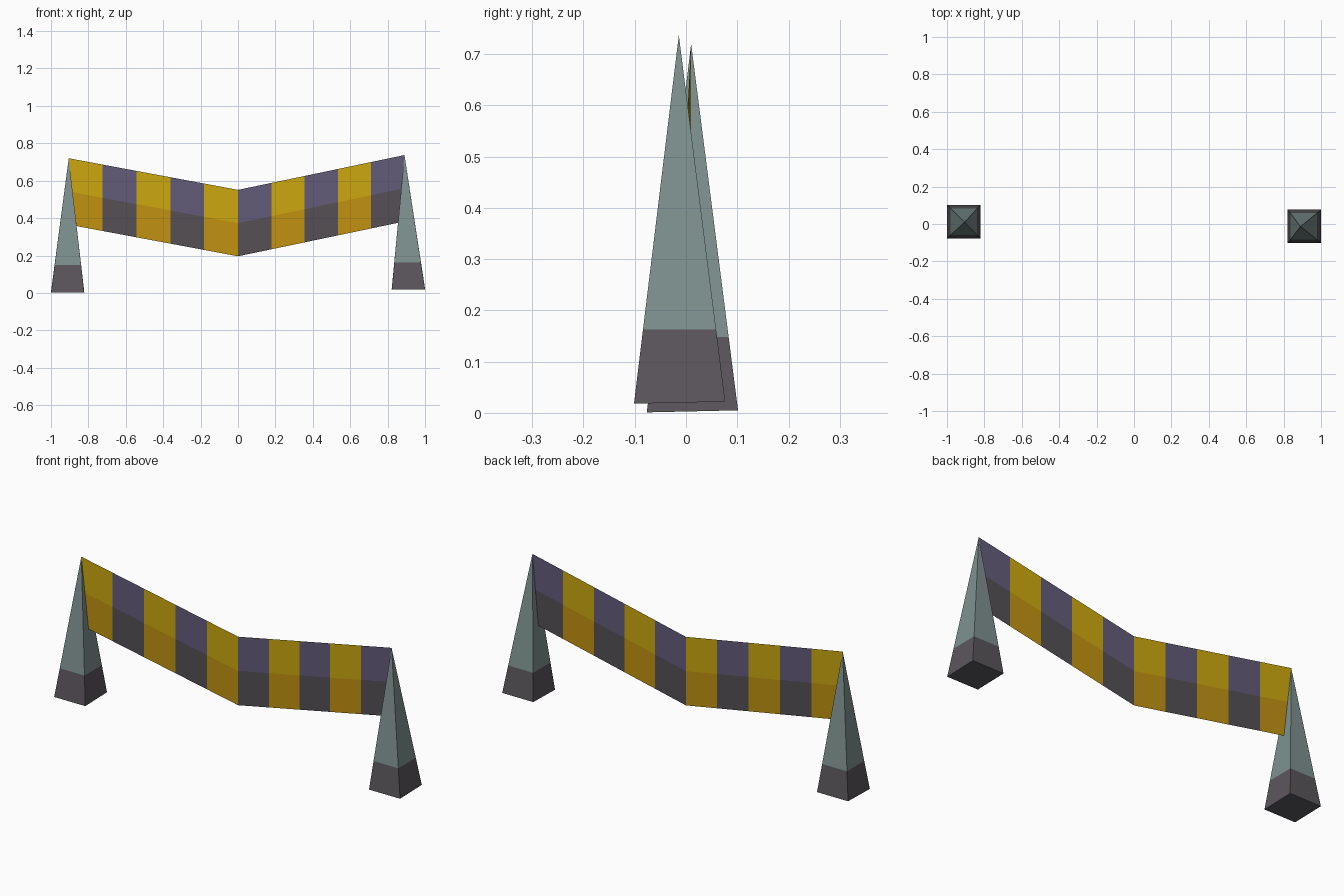
import bpy, bmesh
from mathutils import Vector

if "Cube" in bpy.data.objects:
    bpy.data.objects.remove(bpy.data.objects["Cube"])


def material(name, rgb):
    """Flat colour from 0-255 sRGB values."""
    lin = [((c / 255 + 0.055) / 1.055) ** 2.4 for c in rgb]
    m = bpy.data.materials.new(name)
    m.diffuse_color = (*lin, 1)
    m.use_nodes = True
    m.node_tree.nodes["Principled BSDF"].inputs["Base Color"].default_value = m.diffuse_color
    return m


YELLOW = material("yellow", (204, 168, 14))
PURPLE = material("muted purple", (99, 91, 121))
ORANGE = material("orange", (193, 146, 17))
GREY = material("dark grey", (84, 80, 84))
TEAL = material("grey teal", (126, 145, 143))
BASE = material("base grey", (91, 86, 92))


def finish(name, bm, mats):
    me = bpy.data.meshes.new(name)
    bm.to_mesh(me)
    bm.free()
    for m in mats:
        me.materials.append(m)
    ob = bpy.data.objects.new(name, me)
    bpy.context.collection.objects.link(ob)
    return ob


# Posts: four-sided pyramids with a painted foot
def post(name, centre, apex, half, band_z):
    bm = bmesh.new()
    c = Vector(centre)
    tip = bm.verts.new(apex)
    base = [bm.verts.new(c + Vector((sx * half, sy * half, sy * 0.002 + 0)))
            for sx, sy in ((-1, -1), (1, -1), (1, 1), (-1, 1))]
    bm.faces.new(base[::-1])
    for i in range(4):
        bm.faces.new((base[i], base[(i + 1) % 4], tip))
    bmesh.ops.bisect_plane(bm, geom=bm.verts[:] + bm.edges[:] + bm.faces[:],
                           plane_co=(0, 0, band_z), plane_no=(0, 0, 1))
    for f in bm.faces:
        f.material_index = int(f.calc_center_median().z < band_z)
    finish(name, bm, (TEAL, BASE))


LEFT_TIP = Vector((-0.905, 0.010, 0.720))
RIGHT_TIP = Vector((0.890, -0.014, 0.737))
MIDDLE = Vector((0.0, 0.001, 0.551))
post("left_post", (-0.911, 0.0125, 0.003), LEFT_TIP, 0.089, 0.148)
post("right_post", (0.911, -0.0125, 0.020), RIGHT_TIP, 0.089, 0.163)

# Striped tape: a thin sagging sheet, two rows of ten panels
bm = bmesh.new()
DROP = 0.355
top = ([LEFT_TIP.lerp(MIDDLE, i / 5) for i in range(5)]
       + [MIDDLE.lerp(RIGHT_TIP, i / 5) for i in range(6)])
rows = [[bm.verts.new(p - Vector((0, 0, DROP * r / 2))) for p in top]
        for r in range(3)]
for r in range(2):
    for i in range(10):
        f = bm.faces.new((rows[r + 1][i], rows[r + 1][i + 1],
                          rows[r][i + 1], rows[r][i]))
        f.material_index = r * 2 + i % 2
finish("striped_tape", bm, (YELLOW, PURPLE, ORANGE, GREY))
